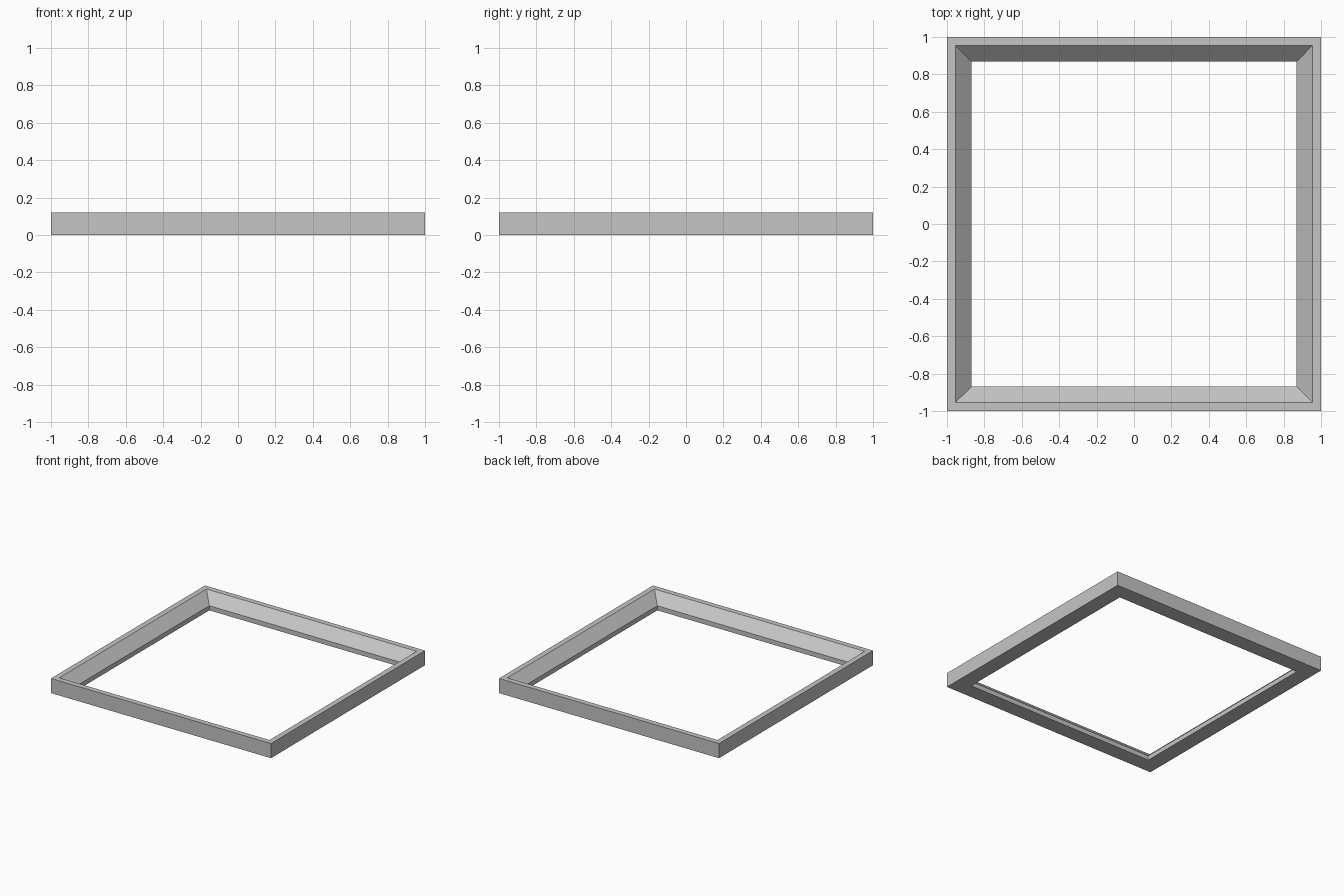
import bpy
import bmesh

cube = bpy.data.objects.get("Cube")
if cube:
    bpy.data.objects.remove(cube, do_unlink=True)

# Single plain grey material
grey = bpy.data.materials.new("plain grey")
grey.use_nodes = True
colour = (0.56, 0.56, 0.56, 1)
grey.diffuse_color = colour
grey.node_tree.nodes["Principled BSDF"].inputs["Base Color"].default_value = colour

# Moulding section: (distance from centre, height), going round the section
PROFILE = [(1.0, 0.0), (1.0, 0.12), (0.955, 0.12), (0.87, 0.038), (0.87, 0.0)]
CORNERS = [(-1, -1), (1, -1), (1, 1), (-1, 1)]

# Square frame: one mitred section per corner, bridged to the next
bm = bmesh.new()
rings = [[bm.verts.new((sx * d, sy * d, z)) for d, z in PROFILE] for sx, sy in CORNERS]
for i, ring in enumerate(rings):
    following = rings[(i + 1) % len(rings)]
    for j in range(len(PROFILE)):
        k = (j + 1) % len(PROFILE)
        bm.faces.new((ring[j], following[j], following[k], ring[k]))
bmesh.ops.recalc_face_normals(bm, faces=bm.faces)

mesh = bpy.data.meshes.new("square_frame")
bm.to_mesh(mesh)
bm.free()
mesh.materials.append(grey)
frame = bpy.data.objects.new("square_frame", mesh)
bpy.context.collection.objects.link(frame)
